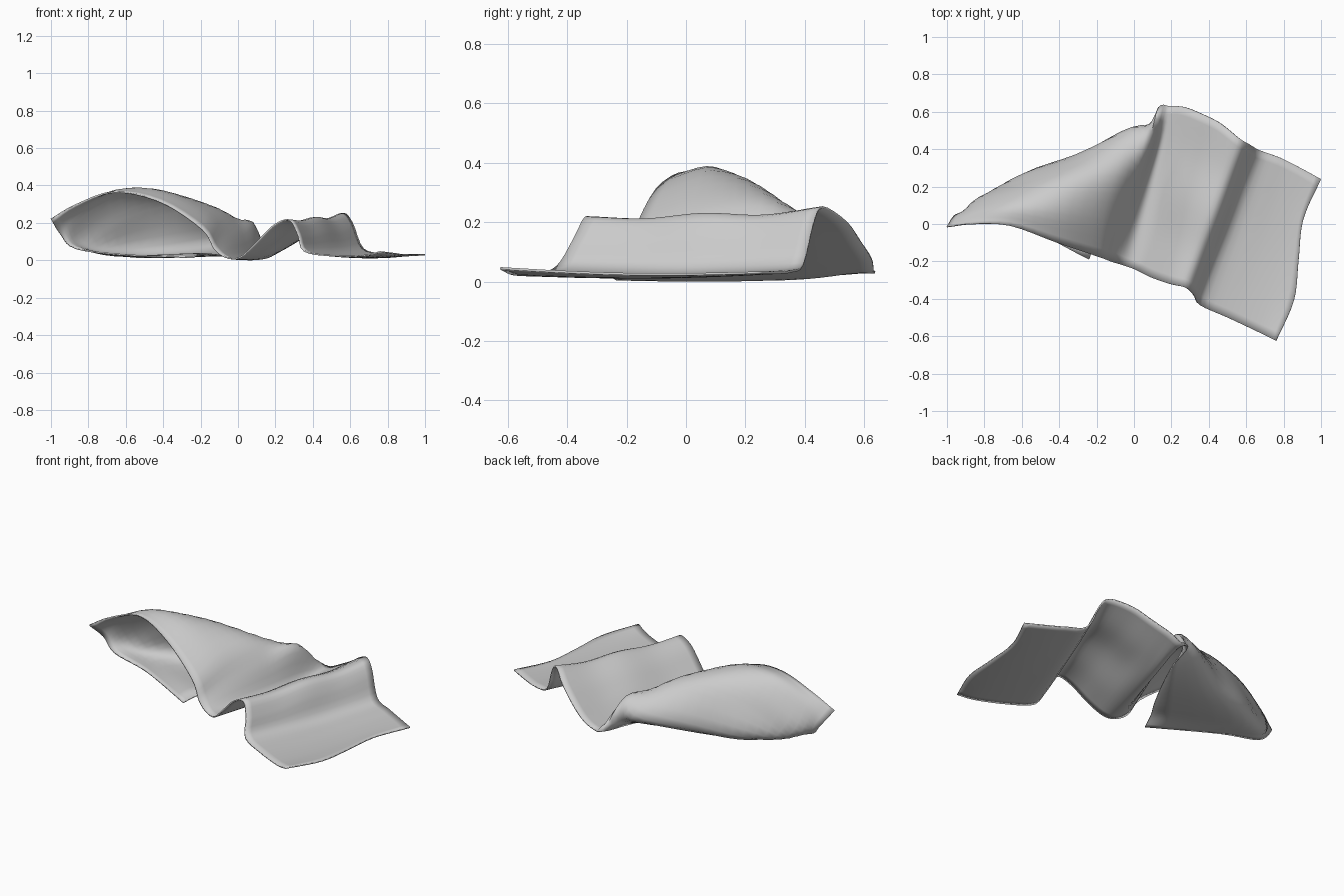
import bpy, math
from mathutils import Vector

if "Cube" in bpy.data.objects:
    bpy.data.objects.remove(bpy.data.objects["Cube"])

# Flat and pleated half: front edge and back edge point of each cross line
pleats = [
    (.76, -.625, .045, 1.0, .24, .03),
    (.67, -.58, .025, .88, .305, .03),
    (.50, -.50, .025, .78, .355, .035),
    (.355, -.435, .05, .67, .395, .06),
    (.32, -.38, .14, .61, .43, .20),
    (.275, -.34, .215, .56, .46, .25),
    (.19, -.32, .185, .46, .54, .20),
    (.09, -.285, .085, .36, .59, .13),
    (.01, -.245, .015, .27, .625, .075),
    (-.06, -.22, .015, .19, .63, .035),
]
# Arched half: five points per cross line, over the arch and folded underneath
arch = [
    [(-.125, -.20, .06), (-.06, .05, .13), (.01, .26, .17), (.08, .46, .20), (.13, .62, .03)],
    [(-.19, -.175, .165), (-.16, .07, .26), (-.09, .30, .265), (-.01, .515, .13), (.08, .44, .02)],
    [(-.41, -.10, .31), (-.40, .09, .37), (-.34, .27, .295), (-.29, .37, .06), (-.02, .22, .02)],
    [(-.66, -.01, .365), (-.64, .10, .365), (-.60, .21, .23), (-.54, .265, .03), (-.13, .02, .03)],
    [(-.87, .0, .295), (-.86, .07, .24), (-.82, .145, .10), (-.66, .14, .025), (-.20, -.09, .035)],
    [(-1.0, -.015, .22), (-.95, .05, .14), (-.87, .04, .065), (-.62, .0, .03), (-.24, -.19, .015)],
]


def spline(points, steps):
    """Smooth curve through the points."""
    p = [2 * points[0] - points[1]] + points + [2 * points[-1] - points[-2]]
    out = []
    for i in range(1, len(p) - 2):
        a, b, c, d = p[i - 1:i + 3]
        for k in range(steps):
            t = k / steps
            out.append(.5 * (2 * b + (c - a) * t + (2 * a - 5 * b + 4 * c - d) * t * t
                             + (3 * b - a - 3 * c + d) * t ** 3))
    return out + [points[-1].copy()]


# Cross lines of the whole sheet
lines = []
for i, row in enumerate(pleats):
    a, b = Vector(row[:3]), Vector(row[3:])
    line = []
    for k in range(5):
        t = k / 4
        q = a.lerp(b, t)
        if i >= 8:                       # valley lies low until the pinched back edge
            q.z = a.z + (b.z - a.z) * t ** 3
        elif i >= 4:                     # gentle wave along the ridge
            q.z += (0, -.015, -.005, -.02, 0)[k]
        else:
            q.z -= .012 * math.sin(math.pi * t)
        if i == 0:
            q.x += .035 * math.sin(2 * math.pi * t)
        line.append(q)
    lines.append(line)
lines += [[Vector(p) for p in row] for row in arch]

# Smooth grid: across the sheet, then along it
across = [spline(line, 5) for line in lines]
along = [spline([row[j] for row in across], 4) for j in range(len(across[0]))]
n, m = len(along), len(along[0])
verts = [p for col in along for p in col]
low = min(p.z for p in verts) - .004
for p in verts:
    p.z -= low
faces = [(j * m + i, (j + 1) * m + i, (j + 1) * m + i + 1, j * m + i + 1)
         for j in range(n - 1) for i in range(m - 1)]

# Draped cloth sheet
mesh = bpy.data.meshes.new("draped_cloth")
mesh.from_pydata(verts, [], faces)
cloth = bpy.data.objects.new("draped_cloth", mesh)
bpy.context.collection.objects.link(cloth)
thick = cloth.modifiers.new("thickness", 'SOLIDIFY')
thick.thickness = .008
thick.offset = 0

bpy.context.view_layer.objects.active = cloth
cloth.select_set(True)
bpy.ops.object.shade_smooth_by_angle(angle=math.radians(50))
